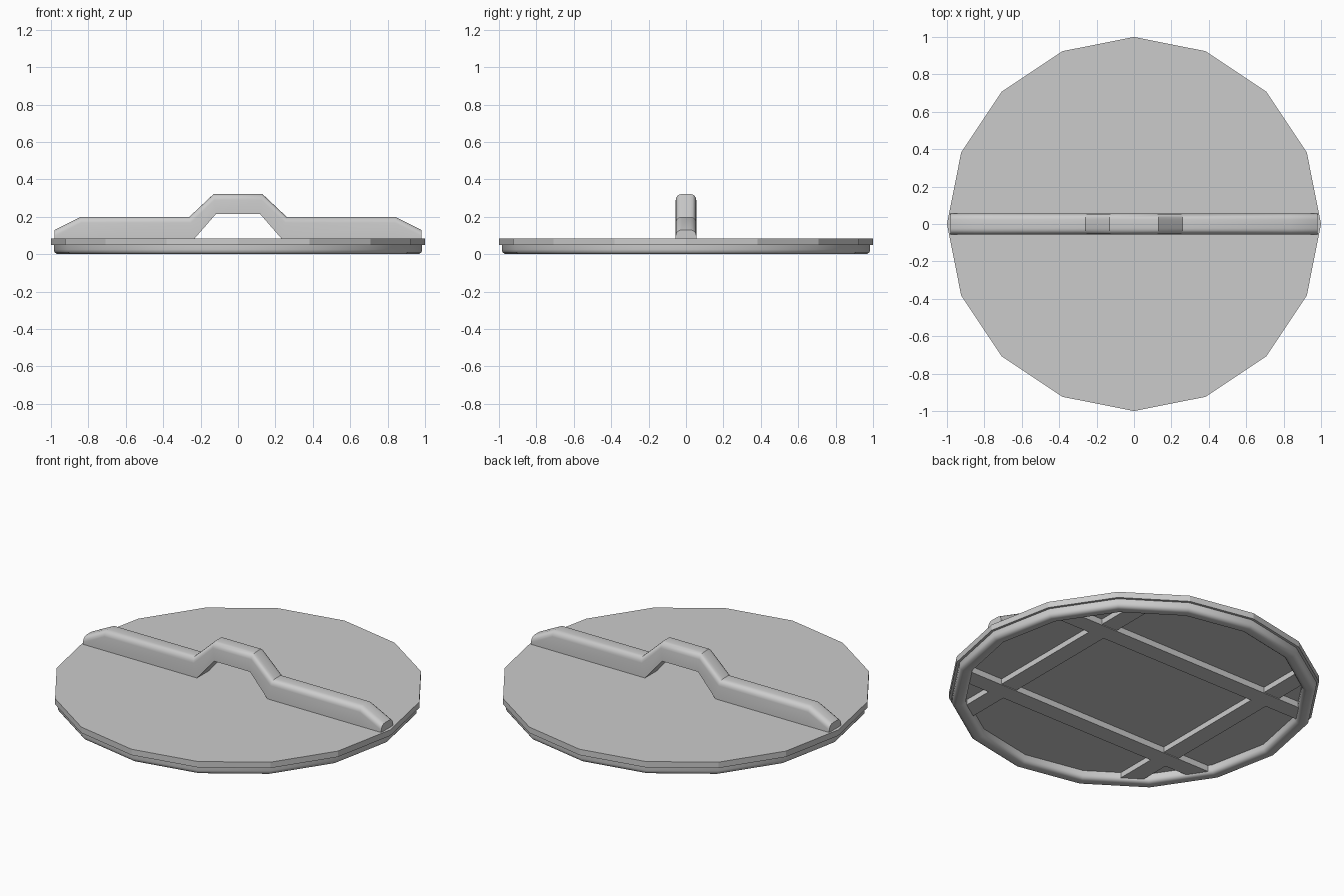
import bpy, math

if "Cube" in bpy.data.objects:
    bpy.data.objects.remove(bpy.data.objects["Cube"])

SIDES = 16


def make(name, verts, faces, angle=None):
    mesh = bpy.data.meshes.new(name)
    mesh.from_pydata(verts, [], faces)
    mesh.update()
    if angle:
        mesh.shade_smooth()
        mesh.set_sharp_from_angle(angle=math.radians(angle))
    ob = bpy.data.objects.new(name, mesh)
    bpy.context.collection.objects.link(ob)
    return ob


def loft(name, rings, closed=False, angle=None):
    """Skin equal-length vertex rings; cap the ends unless closed into a loop."""
    n, m = len(rings[0]), len(rings)
    verts = [v for r in rings for v in r]
    faces = []
    for i in range(m if closed else m - 1):
        a, b = i * n, (i + 1) % m * n
        faces += [(a + k, b + k, b + (k + 1) % n, a + (k + 1) % n) for k in range(n)]
    if not closed:
        faces += [tuple(range(n)), tuple(reversed(range((m - 1) * n, m * n)))]
    return make(name, verts, faces, angle)


def circle(r, z):
    return [(r * math.cos(2 * math.pi * k / SIDES), r * math.sin(2 * math.pi * k / SIDES), z)
            for k in range(SIDES)][::-1]


def arc(cx, cy, r, start, end, steps=4):
    return [(cx + r * math.cos(math.radians(start + (end - start) * i / steps)),
             cy + r * math.sin(math.radians(start + (end - start) * i / steps)))
            for i in range(steps + 1)]


# Flat lid plate
loft("lid_plate", [circle(1.0, 0.05), circle(1.0, 0.085)])

# Rim ring under the plate, rounded along its lower edges
profile = [(0.91, 0.051)] + arc(0.935, 0.025, 0.025, 180, 270) \
    + arc(0.96, 0.025, 0.025, 270, 360) + [(0.985, 0.051)]
loft("rim_ring", [circle(r, z) for r, z in profile], closed=True, angle=35)

# Crossed braces on the underside, ends cut to follow the rim
HALF = 0.052


def brace(name, offset, along_y, bottom):
    corners = []
    for end, side in ((-1, -1), (1, -1), (1, 1), (-1, 1)):
        across = offset + side * HALF
        along = end * math.sqrt(0.93 ** 2 - across ** 2)
        corners.append((across, along) if along_y else (along, across))
    if not along_y:
        corners.reverse()
    loft(name, [[(x, y, z) for x, y in corners] for z in (bottom, 0.055)])


for s, tag in ((-1, "a"), (1, "b")):
    brace("long_brace_" + tag, s * 0.42, False, 0.014)
    brace("cross_brace_" + tag, s * 0.57, True, 0.018)

# Handle bar with a raised grip: (x bottom, z bottom, x top, z top)
half_path = [(0.98, 0.083, 0.98, 0.13), (0.84, 0.083, 0.84, 0.2),
             (0.233, 0.083, 0.26, 0.2), (0.118, 0.215, 0.13, 0.322)]
path = half_path + [(-a, b, -c, d) for a, b, c, d in reversed(half_path)]
rings = []
for xb, zb, xt, zt in path:
    h = zt - zb
    cut = min(0.032, h * 0.7)
    sec = [(-0.055, 0), (0.055, 0)] + arc(0.023, h - cut, 0.032, 0, 90) \
        + arc(-0.023, h - cut, 0.032, 90, 180)
    sec = [(y, min(z, h)) for y, z in sec]
    rings.append([(xb + (xt - xb) * z / h, y, zb + z) for y, z in sec])
handle = loft("handle_bar", rings, angle=30)

# Make every part's faces point outward
import bmesh
for ob in bpy.context.collection.objects:
    bm = bmesh.new()
    bm.from_mesh(ob.data)
    bmesh.ops.recalc_face_normals(bm, faces=bm.faces)
    bm.to_mesh(ob.data)
    bm.free()
